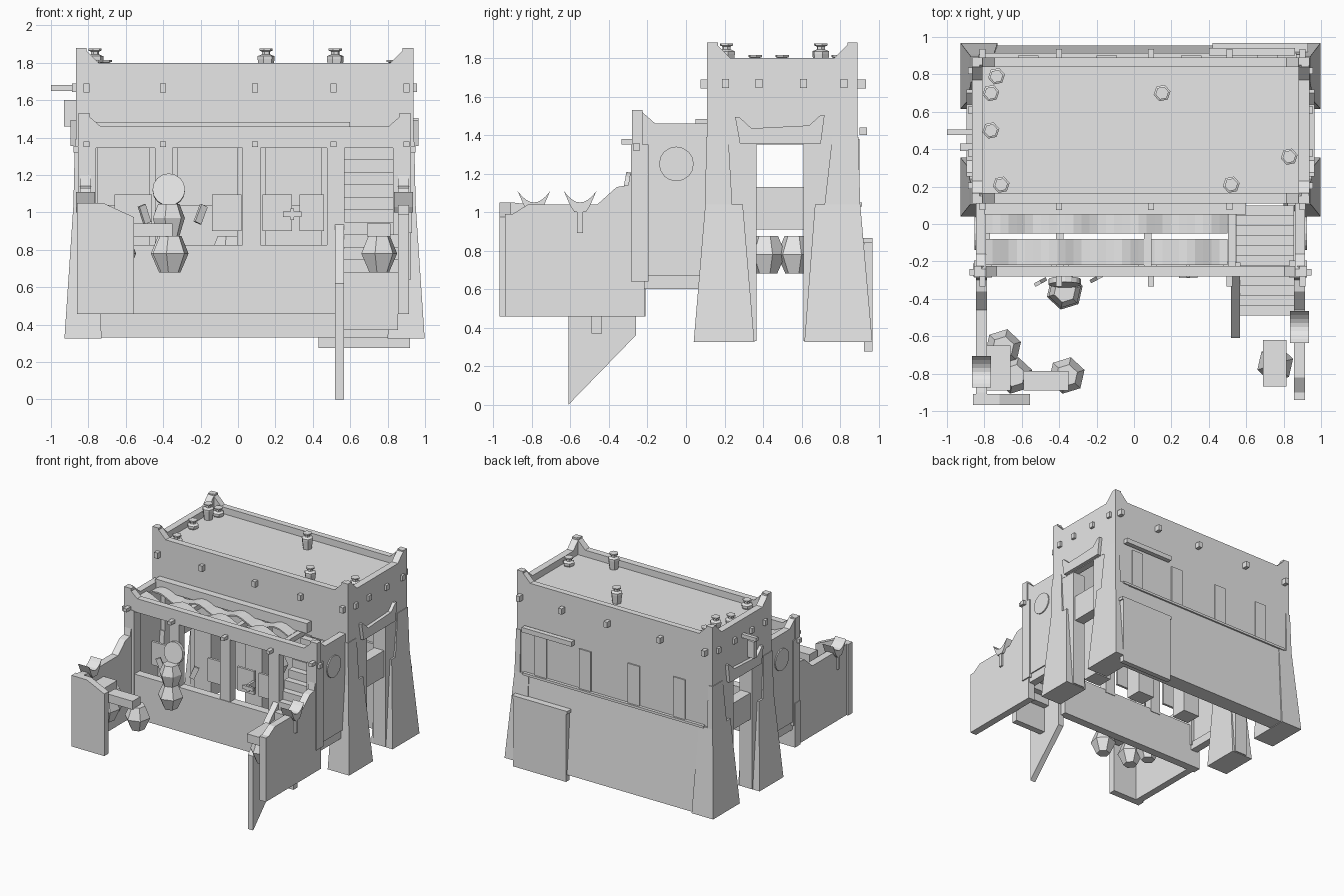
import bpy, bmesh, math
from mathutils import Vector, Matrix

stone = bpy.data.materials.new("pale_grey_plaster")
stone.diffuse_color = (0.8, 0.8, 0.8, 1)
CX = 0.035  # centre line of the building


def finish(name, bm):
    bmesh.ops.recalc_face_normals(bm, faces=bm.faces)
    me = bpy.data.meshes.new(name)
    bm.to_mesh(me)
    bm.free()
    ob = bpy.data.objects.new(name, me)
    me.materials.append(stone)
    bpy.context.collection.objects.link(ob)
    return ob


def loft(name, rings):
    """Closed solid through a stack of equal rings."""
    bm = bmesh.new()
    vs = [[bm.verts.new(p) for p in r] for r in rings]
    n = len(vs[0])
    for a, b in zip(vs, vs[1:]):
        for i in range(n):
            bm.faces.new((a[i], a[(i + 1) % n], b[(i + 1) % n], b[i]))
    bm.faces.new(vs[0])
    bm.faces.new(vs[-1])
    return finish(name, bm)


def rect(x0, x1, y0, y1, z):
    return [(x0, y0, z), (x1, y0, z), (x1, y1, z), (x0, y1, z)]


def box(name, x0, x1, y0, y1, z0, z1):
    return loft(name, [rect(x0, x1, y0, y1, z0), rect(x0, x1, y0, y1, z1)])


def prism(name, pts, axis, a, b):
    """Profile in (y,z) pushed along x, or in (x,z) pushed along y."""
    if axis == 'x':
        return loft(name, [[(t, p, q) for p, q in pts] for t in (a, b)])
    return loft(name, [[(p, t, q) for p, q in pts] for t in (a, b)])


def lathe(name, x, y, prof, n=6, turn=0.0):
    return loft(name, [[(x + r * math.cos(turn + math.tau * i / n),
                         y + r * math.sin(turn + math.tau * i / n), z)
                        for i in range(n)] for r, z in prof])


def disc(name, loc, r, depth, rot):
    bm = bmesh.new()
    bmesh.ops.create_cone(bm, cap_ends=True, segments=16, radius1=r, radius2=r, depth=depth,
                          matrix=Matrix.Translation(loc) @ rot)
    return finish(name, bm)


def horned(a, b, z0, z1, zt, flat=0.04, run=0.12):
    """Wall outline whose top rises to a horn at each end."""
    return [(a, z0), (b, z0), (b, zt), (b - flat, zt), (b - run, z1),
            (a + run, z1), (a + flat, zt), (a, zt)]


# Tower: walls with horned parapets, roof deck
prism("tower_front_wall", horned(-0.865, 0.935, 1.35, 1.8, 1.88), 'y', 0.11, 0.165)
prism("tower_back_wall", horned(-0.865, 0.935, 1.0, 1.8, 1.88), 'y', 0.84, 0.89)
box("roof_deck", -0.84, 0.91, 0.13, 0.87, 1.70, 1.745)
loft("back_base_wall", [rect(-0.92, 0.99, 0.82, 0.955, 0.33), rect(-0.87, 0.94, 0.82, 0.90, 1.04)])
box("back_ledge", -0.8, 0.87, 0.88, 0.915, 1.03, 1.05)
box("back_panel", 0.43, 0.92, 0.925, 0.968, 0.275, 0.85)
box("back_panel_cap", 0.42, 0.93, 0.90, 0.968, 0.84, 0.865)
box("back_hanging_rail", 0.4, 0.86, 0.9, 0.94, 1.40, 1.44)
for x in (-0.62, -0.2, 0.25, 0.66):
    box("back_pilaster", x, x + 0.11, 0.88, 0.90, 1.04, 1.38)

for s in (1, -1):
    def X(x):
        return x if s == 1 else 2 * CX - x

    def mbox(name, x0, x1, *r):
        a, b = sorted((X(x0), X(x1)))
        return box(name, a, b, *r)

    def mfrus(name, a, b, z0, z1):
        return loft(name, [rect(X(a[0]), X(a[1]), a[2], a[3], z0),
                           rect(X(b[0]), X(b[1]), b[2], b[3], z1)])

    # Tower side: upper wall, piers beside the passage, sloping buttresses
    prism("tower_side_wall", horned(0.11, 0.89, 1.35, 1.8, 1.88), 'x', X(0.88), X(0.937))
    mbox("front_pier", 0.82, 0.935, 0.11, 0.365, 0.33, 1.352)
    mbox("back_pier", 0.82, 0.935, 0.61, 0.89, 0.33, 1.352)
    mfrus("front_buttress", (0.80, 0.998, 0.04, 0.355), (0.82, 0.95, 0.10, 0.295), 0.325, 1.04)
    mfrus("back_buttress", (0.80, 0.998, 0.615, 0.968), (0.82, 0.95, 0.67, 0.905), 0.325, 1.04)
    mbox("passage_sill", 0.83, 0.92, 0.36, 0.615, 0.91, 1.13)
    mfrus("front_pilaster", (0.9, 0.95, 0.10, 0.24), (0.9, 0.942, 0.105, 0.22), 1.04, 1.39)
    mfrus("back_pilaster", (0.9, 0.95, 0.72, 0.905), (0.9, 0.942, 0.76, 0.895), 1.04, 1.39)
    # Sling over the passage
    prism("passage_sling", [(0.28, 1.355), (0.70, 1.355), (0.72, 1.505), (0.70, 1.505), (0.64, 1.45),
                            (0.34, 1.435), (0.275, 1.495), (0.255, 1.495)], 'x', X(0.93), X(0.965))
    # Porch side wall, corner posts and round plaque
    prism("porch_side_wall", [(-0.28, 1.35), (-0.2, 1.35), (-0.2, 0.67), (0.12, 0.67), (0.12, 1.46),
                              (-0.16, 1.46), (-0.24, 1.53), (-0.28, 1.53)], 'x', X(0.86), X(0.915))
    mbox("porch_corner_post", 0.83, 0.925, -0.285, -0.195, 0.64, 1.352)
    mbox("porch_foot_wall", 0.84, 0.905, -0.25, 0.10, 0.60, 0.67)
    disc("round_plaque", Vector((X(0.917), -0.05, 1.25)), 0.09, 0.014, Matrix.Rotation(math.pi / 2, 4, 'Y'))
    # Side beam ends
    for y in (0.205, 0.38, 0.61, 0.82):
        mbox("side_beam_end", 0.92, 0.958, y - 0.018, y + 0.018, 1.645, 1.69)
    mbox("porch_side_beam_end", 0.9, 0.95, -0.275, -0.24, 1.32, 1.355)
    # Courtyard wall
    f = -0.94 if s == 1 else -0.968
    prism("courtyard_wall", [(f, 0.457), (-0.215, 0.457), (-0.215, 1.13), (-0.29, 1.2), (-0.30, 1.14),
                             (-0.36, 1.13), (-0.46, 1.04), (-0.82, 1.04), (-0.90, 0.99 if s == 1 else 1.05),
                             (f, 0.99 if s == 1 else 1.05)], 'x', X(0.855), X(0.915))
    # Saddle-shaped dish on the wall
    y = -0.55 if s == 1 else -0.79
    top = [(y - 0.085 + 0.17 * i / 8, 1.05 + 0.06 * (i / 4 - 1) ** 2) for i in range(9)]
    low = [(y + 0.05, 1.03), (y + 0.03, 1.0), (y - 0.03, 1.0), (y - 0.05, 1.03)]
    prism("saddle_dish", top + low, 'x', X(0.835), X(0.935))
    mbox("dish_peg", 0.91, 0.93, y - 0.015, y + 0.015, 0.89, 1.02)

# Beam ends on tower front, tower back and porch front
for x in (-0.81, -0.40, 0.09, 0.51, 0.90):
    for n, y0, y1, z in (("tower_front_beam_end", 0.075, 0.13, 1.665),
                         ("tower_back_beam_end", 0.87, 0.935, 1.665),
                         ("porch_beam_end", -0.335, -0.25, 1.365)):
        h = 0.024 if z > 1.5 else 0.014
        box(n, x - 0.016, x + 0.016, y0, y1, z - h, z + h)
box("left_long_beam", -1.0, -0.85, 0.475, 0.505, 1.65, 1.68)
box("left_bracket", -0.93, -0.86, 0.39, 0.43, 1.46, 1.60)

# Porch front: base wall, posts, horned lintel
box("porch_base_wall", -0.86, 0.54, -0.28, -0.21, 0.457, 0.825)
prism("porch_lintel", horned(-0.855, 0.925, 1.345, 1.46, 1.53, 0.04, 0.12), 'y', -0.28, -0.225)
for x0, x1 in ((-0.445, -0.35), (0.025, 0.12), (0.475, 0.57)):
    box("porch_post", x0, x1, -0.275, -0.205, 0.8, 1.35)
    box("porch_cross_beam", (x0 + x1) / 2 - 0.02, (x0 + x1) / 2 + 0.02, -0.24, 0.12, 1.35, 1.39)
    box("inner_pier", x0 - 0.03, x1 + 0.03, 0.10, 0.24, 0.6, 1.36)
box("porch_top_rail", -0.8, 0.6, 0.05, 0.115, 1.40, 1.483)
for x0, x1 in ((-0.66, -0.46), (-0.14, 0.02), (0.13, 0.29), (0.33, 0.46)):
    box("hatch_panel", x0, x1, -0.2, -0.18, 0.9, 1.095)
box("hatch_bar", 0.24, 0.34, -0.29, -0.27, 0.975, 1.005)
box("hatch_handle", 0.28, 0.30, -0.285, -0.19, 0.96, 1.02)
for x, y, a in ((-0.2, -0.29, 0.4), (-0.5, -0.31, -0.35)):
    ob = box("loose_board", -0.02, 0.02, -0.01, 0.01, -0.05, 0.05)
    ob.location, ob.rotation_euler = (x, y, 0.99), (0, a, 0.5)

# Draped awnings over the porch
for y0, y1, ph in ((0.08, -0.05, 0.0), (-0.08, -0.22, 1.6)):
    pts = [(-0.8 + 1.3 * i / 30, 1.405 + 0.03 * math.sin(ph + i * 0.75)) for i in range(31)]
    under = [(x, z - 0.012) for x, z in reversed(pts)]
    prism("awning", pts + under, 'y', y0, y1)

# Stairs and their flank wall
for i in range(11):
    y1, z = 0.10 - i * 0.0536, 1.35 - i * 0.067
    box("stair_step", 0.545, 0.855, y1 - 0.0536, y1, 0.37 if i == 10 else z - 0.16, z)
prism("stair_flank", [(-0.61, 0.0), (-0.26, 0.36), (-0.26, 0.95), (-0.61, 0.62)], 'x', 0.518, 0.567)

# Courtyard front return
prism("courtyard_return", [(-0.86, 0.457), (-0.557, 0.457), (-0.557, 0.975), (-0.72, 1.05), (-0.86, 1.05)],
      'y', -0.968, -0.91)

# Pots, troughs and the round shield
jar = [(0.055, 0.68), (0.10, 0.78), (0.06, 0.875)]
for x, y in ((-0.70, -0.66), (-0.64, -0.81), (-0.36, -0.81), (0.755, -0.75), (-0.05, 0.42), (-0.05, 0.57)):
    lathe("jar", x, y, jar, 6, 0.3)
lathe("stacked_jar", -0.37, -0.36, jar + [(0.09, 0.97), (0.06, 1.045)], 6, 0.3)
for x0, x1, y0, y1 in ((-0.785, -0.66, -0.89, -0.65), (-0.59, -0.35, -0.89, -0.785), (0.69, 0.815, -0.87, -0.62)):
    box("trough", x0, x1, y0, y1, 0.87, 0.94)
disc("round_shield", Vector((-0.37, -0.31, 1.12)), 0.087, 0.03, Matrix.Rotation(math.radians(80), 4, 'X'))

# Roof vents
for x, y, h in ((-0.735, 0.79, 0), (-0.765, 0.70, 0.06), (-0.765, 0.5, 0), (-0.71, 0.21, 0),
                (0.15, 0.70, 0.06), (0.52, 0.21, 0.06), (0.83, 0.36, 0)):
    lathe("roof_vent", x, y, [(0.035, 1.74), (0.046, 1.76 + h), (0.046, 1.775 + h), (0.022, 1.785 + h),
                              (0.022, 1.80 + h), (0.036, 1.805 + h), (0.036, 1.815 + h)], 6, 0.2)
